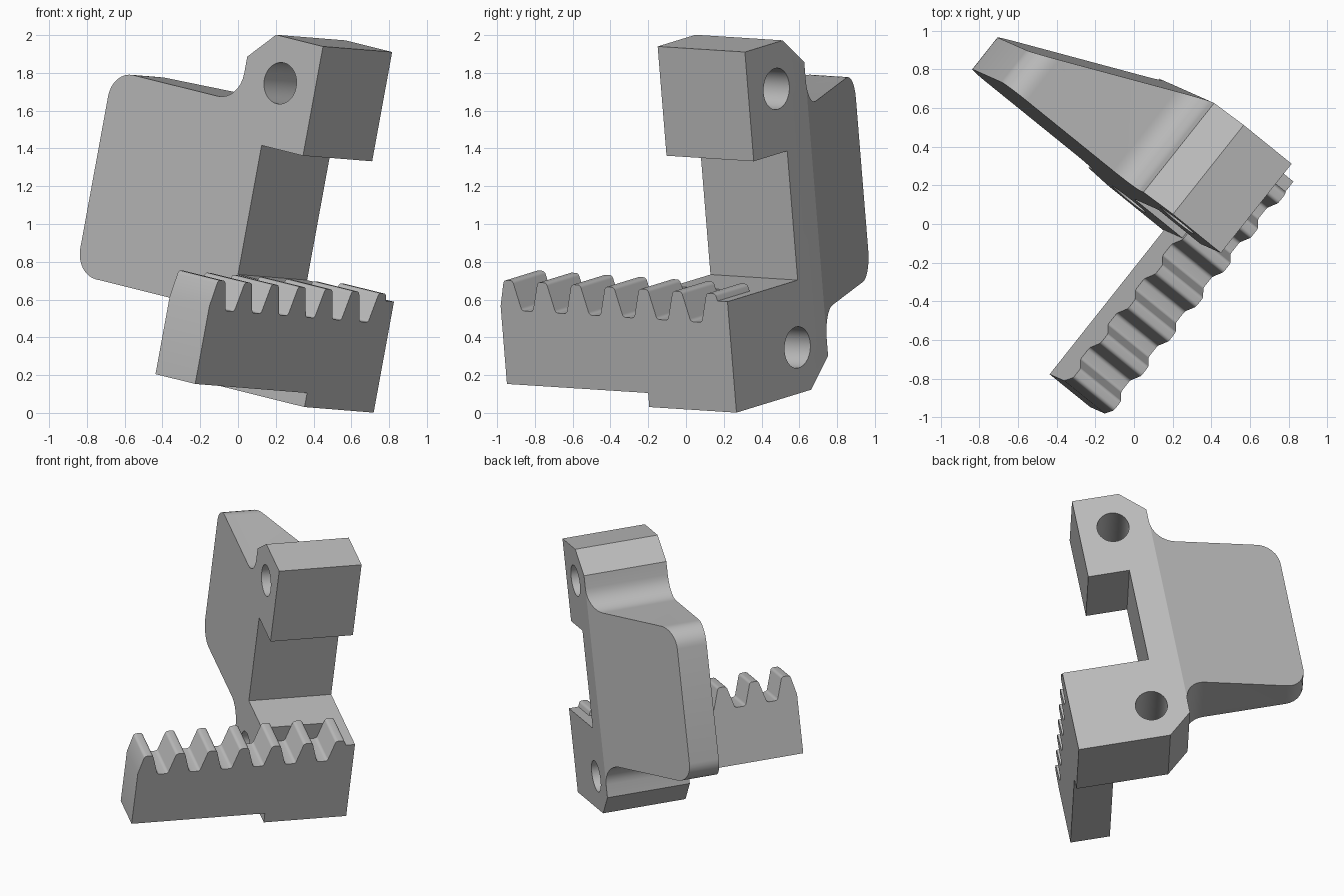
import bpy
import bmesh
import math
from mathutils import Vector, Matrix

if "Cube" in bpy.data.objects:
    bpy.data.objects.remove(bpy.data.objects["Cube"], do_unlink=True)

# Tilted local frame: U along the rack, V toward the wing, W up
U = Vector((0.62, 0.782, -0.05)).normalized()
V = Vector((-0.768, 0.61, 0.19))
V = (V - U * V.dot(U)).normalized()
W = U.cross(V)
FRAME = Matrix.Translation((0.45, -0.15, 1.94)) @ Matrix((U, V, W)).transposed().to_4x4()

grey = bpy.data.materials.new("light_grey")
grey.use_nodes = True
COLOUR = (0.5, 0.5, 0.5, 1)
grey.diffuse_color = COLOUR
grey.node_tree.nodes["Principled BSDF"].inputs["Base Color"].default_value = COLOUR

WIDTH = 0.59       # body width along U
HEIGHT = -1.886    # underside of the body
BACK = 0.49        # back of the column, where the wing starts


def rounded(corners, steps=8):
    """Outline from (a, b, radius) corners, with an arc wherever radius > 0."""
    out = []
    for i, (a, b, r) in enumerate(corners):
        p = Vector((a, b))
        if r == 0:
            out.append(p)
            continue
        d1 = (Vector(corners[i - 1][:2]) - p).normalized()
        d2 = (Vector(corners[(i + 1) % len(corners)][:2]) - p).normalized()
        half = d1.angle(d2) / 2
        centre = p + (d1 + d2).normalized() * (r / math.sin(half))
        start = p + d1 * (r / math.tan(half)) - centre
        end = p + d2 * (r / math.tan(half)) - centre
        sweep = start.angle_signed(end)
        for k in range(steps + 1):
            out.append(centre + Matrix.Rotation(-sweep * k / steps, 2) @ start)
    return out


def prism(outline, place, depth):
    """Extrude an outline; place maps outline coordinates to U, V, W."""
    bm = bmesh.new()
    face = bm.faces.new([bm.verts.new(place(p)) for p in outline])
    extruded = bmesh.ops.extrude_face_region(bm, geom=[face])["geom"]
    moved = [g for g in extruded if isinstance(g, bmesh.types.BMVert)]
    bmesh.ops.translate(bm, verts=moved, vec=depth)
    bmesh.ops.recalc_face_normals(bm, faces=bm.faces)
    return bm


def finish(bm, name):
    bmesh.ops.recalc_face_normals(bm, faces=bm.faces)
    bm.transform(FRAME)
    mesh = bpy.data.meshes.new(name)
    bm.to_mesh(mesh)
    bm.free()
    mesh.materials.append(grey)
    obj = bpy.data.objects.new(name, mesh)
    bpy.context.collection.objects.link(obj)
    return obj


def smooth(obj):
    bpy.ops.object.select_all(action="DESELECT")
    obj.select_set(True)
    bpy.context.view_layer.objects.active = obj
    bpy.ops.object.shade_smooth_by_angle(angle=math.radians(30))


# Body: column with two jaws, foot and wing as one side profile
upper = [(0, -0.59, 0), (0, 0, 0), (0.325, 0, 0), (BACK, -0.15, 0),
         (BACK, -0.392, 0.15), (1.365, -0.392, 0.14)]
lower = [(v, HEIGHT - w, r) for v, w, r in reversed(upper[2:])]
jaw = [(-0.315, HEIGHT, 0), (-0.315, -1.81, 0), (-0.04, -1.81, 0),
       (-0.04, -1.287, 0), (0.287, -1.287, 0), (0.287, -0.59, 0)]
bm = prism(rounded(upper + lower + jaw), lambda p: (0, p.x, p.y), (WIDTH, 0, 0))

# Taper the far side of the wing
bmesh.ops.bisect_plane(bm, geom=bm.verts[:] + bm.edges[:] + bm.faces[:], dist=1e-5,
                       plane_co=(0, BACK, 0), plane_no=(0, 1, 0))
for vert in bm.verts:
    if vert.co.x > 0.1 and vert.co.y > BACK:
        vert.co.x -= 0.38 * (vert.co.y - BACK) / (1.365 - BACK)
body = finish(bm, "bracket_body")

# Bolt holes through both jaws
for side, w in (("upper", -0.245), ("lower", HEIGHT + 0.245)):
    bm = bmesh.new()
    bmesh.ops.create_cone(bm, cap_ends=True, segments=48, radius1=0.11, radius2=0.11, depth=2,
                          matrix=Matrix.Translation((0, 0.239, w)) @ Matrix.Rotation(math.pi / 2, 4, "Y"))
    cutter = finish(bm, side + "_hole_cutter")
    cut = body.modifiers.new(side + "_hole", "BOOLEAN")
    cut.operation = "DIFFERENCE"
    cut.solver = "EXACT"
    cut.object = cutter
    bpy.context.view_layer.objects.active = body
    bpy.ops.object.modifier_apply(modifier=cut.name)
    bpy.data.objects.remove(cutter, do_unlink=True)
smooth(body)

# Toothed rack along the front of the lower jaw
PITCH, TIP, ROOT = 0.2285, -1.248, -1.408
START = -0.955
profile = [(START, -1.81, 0), (START, -1.39, 0)]
for i in range(7):
    c = -0.89 + PITCH * i
    if i:
        profile.append((c - 0.077, ROOT, 0.022))
    profile += [(c - 0.03, TIP, 0.022), (c + 0.03, TIP, 0.022)]
    if i < 6:
        profile.append((c + 0.077, ROOT, 0.022))
profile += [(c + 0.042, -1.287, 0), (WIDTH, -1.287, 0), (WIDTH, -1.81, 0)]
rack = finish(prism(rounded(profile, 5), lambda p: (p.x, -0.315, p.y), (0, 0.275, 0)), "toothed_rack")
smooth(rack)
